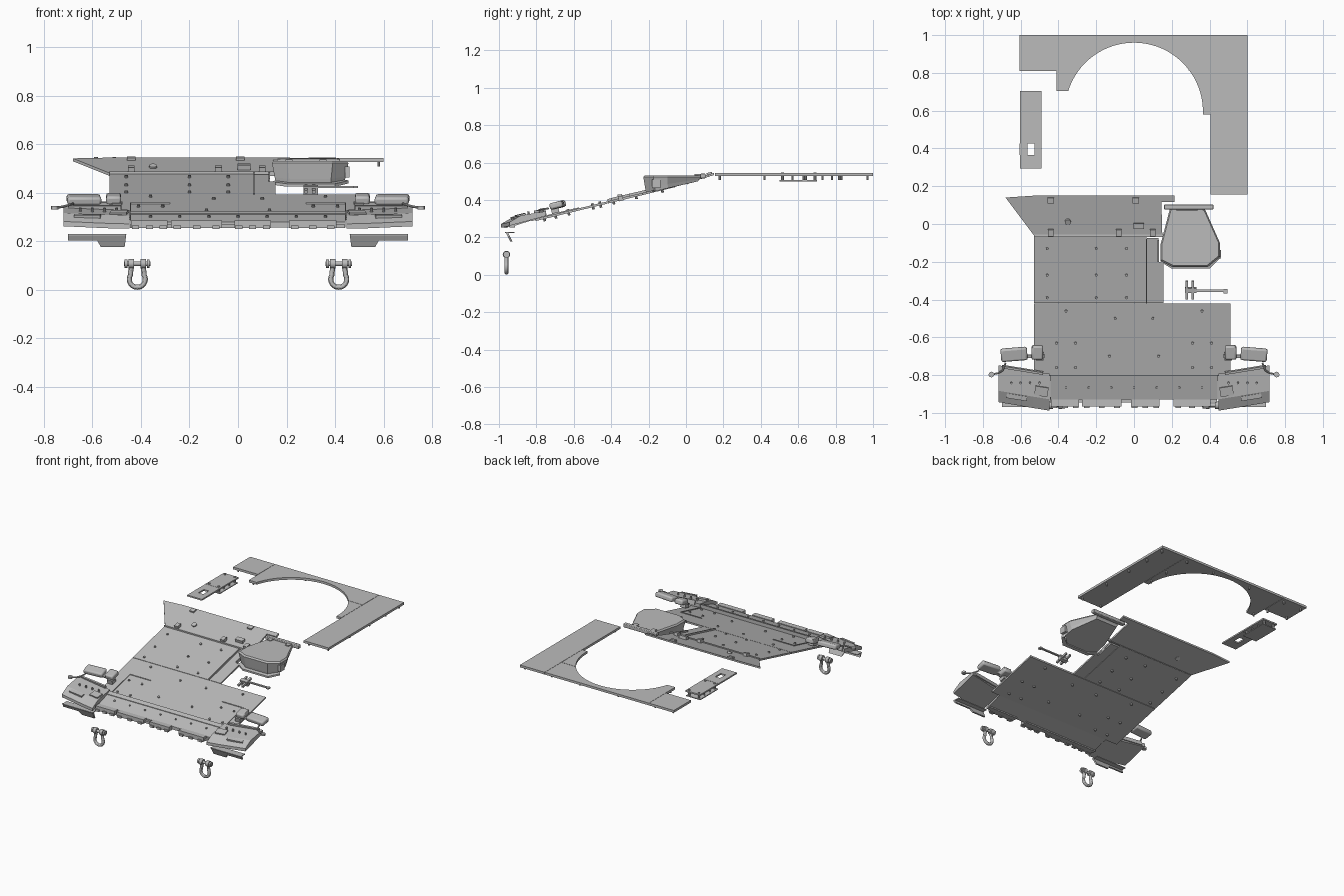
import bpy, bmesh, math
from mathutils import Vector, Matrix

grey = bpy.data.materials.new("plain_grey")
grey.diffuse_color = (0.5, 0.5, 0.5, 1)
SLOPE = 0.243
TILT = math.atan(SLOPE)


def glacis_z(y):
    return 0.48 + SLOPE * (y + 0.06)


def finish(name, bm, smooth=False, bevel=0):
    bmesh.ops.recalc_face_normals(bm, faces=bm.faces[:])
    me = bpy.data.meshes.new(name)
    bm.to_mesh(me)
    bm.free()
    me.materials.append(grey)
    ob = bpy.data.objects.new(name, me)
    bpy.context.collection.objects.link(ob)
    if bevel:
        mod = ob.modifiers.new("bevel", "BEVEL")
        mod.width, mod.segments = bevel, 2
    if smooth:
        bpy.context.view_layer.objects.active = ob
        ob.select_set(True)
        bpy.ops.object.shade_smooth_by_angle()
        ob.select_set(False)
    return ob


def loft(name, sections, **kw):
    """Skin equal-length closed sections and cap both ends."""
    bm = bmesh.new()
    rings = [[bm.verts.new(p) for p in s] for s in sections]
    n = len(rings[0])
    for a, b in zip(rings, rings[1:]):
        for i in range(n):
            bm.faces.new((a[i], a[(i + 1) % n], b[(i + 1) % n], b[i]))
    bm.faces.new(rings[0])
    bm.faces.new(rings[-1])
    return finish(name, bm, **kw)


def plate(name, pts, zf, t):
    """Slab with a plan outline whose top follows zf(y)."""
    return loft(name, [[(x, y, zf(y)) for x, y in pts], [(x, y, zf(y) - t) for x, y in pts]])


def rect(x0, x1, y0, y1):
    return [(x0, y0), (x1, y0), (x1, y1), (x0, y1)]


def boxes(name, items, tilt=0.0, bevel=0, yaw=0.0):
    """Boxes given as (x, y, z, sx, sy, sz)."""
    bm = bmesh.new()
    for x, y, z, sx, sy, sz in items:
        m = (Matrix.Translation((x, y, z)) @ Matrix.Rotation(yaw, 4, 'Z')
             @ Matrix.Rotation(tilt, 4, 'X') @ Matrix.Diagonal((sx, sy, sz, 1)))
        bmesh.ops.create_cube(bm, size=1, matrix=m)
    return finish(name, bm, smooth=bevel > 0, bevel=bevel)


def rods(name, items, seg=10):
    """Cylinders given as (start, end, radius)."""
    bm = bmesh.new()
    for a, b, r in items:
        a, b = Vector(a), Vector(b)
        d = b - a
        m = Matrix.Translation((a + b) / 2) @ d.to_track_quat('Z', 'Y').to_matrix().to_4x4()
        bmesh.ops.create_cone(bm, cap_ends=True, segments=seg, radius1=r, radius2=r,
                              depth=d.length, matrix=m)
    return finish(name, bm, smooth=True)


def tube(name, pts, r, seg=12):
    """Round tube along a path."""
    pts = [Vector(p) for p in pts]
    rings = []
    for i, p in enumerate(pts):
        d = (pts[min(i + 1, len(pts) - 1)] - pts[max(i - 1, 0)]).normalized()
        u = d.cross(Vector((0, 1, 0.001))).normalized()
        v = d.cross(u)
        rings.append([p + r * (u * math.cos(a) + v * math.sin(a))
                      for a in (2 * math.pi * k / seg for k in range(seg))])
    return loft(name, rings, smooth=True)


# Rear deck plates around the turret opening
flat = lambda y: 0.543
plate("deck_left", rect(-0.605, -0.411, 0.81, 1.0), flat, 0.016)
plate("deck_right", rect(0.406, 0.6, 0.155, 1.0), flat, 0.016)
a0, a1 = math.atan2(-0.015, 0.365), math.pi - math.atan2(0.11, 0.348)
arc = [(0.365 * math.cos(a), 0.595 + 0.365 * math.sin(a))
       for a in (a0 + (a1 - a0) * i / 36 for i in range(37))]
plate("deck_centre", arc + [(-0.409, 0.705), (-0.409, 1.0), (0.404, 1.0), (0.404, 0.58)], flat, 0.016)
boxes("deck_seam", [(0.347, 0.815, 0.5435, 0.115, 0.003, 0.002)])
rods("deck_pegs", [((x, y, 0.508), (x, y, 0.53), 0.006) for x, y in
     [(-0.58, 0.97), (-0.58, 0.83), (-0.44, 0.97), (-0.43, 0.82), (-0.39, 0.73), (-0.15, 0.97), (0.15, 0.97),
      (0.37, 0.97), (0.385, 0.78), (0.385, 0.63), (0.43, 0.18), (0.58, 0.18), (0.58, 0.42),
      (0.58, 0.64), (0.58, 0.82), (0.58, 0.97)]])

# Small two-layer access plate with a square opening
boxes("access_plate", [(-0.547, 0.603, 0.537, 0.115, 0.204, 0.01), (-0.547, 0.462, 0.537, 0.115, 0.074, 0.01),
      (-0.547, 0.33, 0.537, 0.115, 0.07, 0.01), (-0.585, 0.395, 0.537, 0.04, 0.06, 0.01),
      (-0.508, 0.395, 0.537, 0.037, 0.06, 0.01)])
boxes("access_underplate", [(-0.547, 0.6, 0.503, 0.11, 0.2, 0.006)])
rods("access_bolts", [((x, y, 0.503), (x, y, 0.548), 0.008) for x in (-0.585, -0.51) for y in (0.515, 0.69)]
     + [((x, y, 0.503), (x, y, 0.537), 0.005) for x in (-0.585, -0.51) for y in (0.57, 0.63)])

# Sloped armour plates
plate("upper_glacis", rect(-0.53, 0.066, -0.418, -0.06), glacis_z, 0.012)
plate("upper_glacis_side", rect(0.069, 0.155, -0.418, -0.20), glacis_z, 0.012)
plate("upper_glacis_corner", rect(0.069, 0.13, -0.20, -0.075), glacis_z, 0.012)
plate("lower_glacis", rect(-0.53, 0.512, -0.805, -0.421), glacis_z, 0.012)
step = lambda y: glacis_z(y) + 0.005
for s in (1, -1):
    plate("panel_edge", rect(s * 0.445, s * 0.441, -0.80, -0.575), step, 0.006)
    plate("panel_corner", rect(s * 0.445, s * 0.28, -0.577, -0.573), step, 0.006)
plate("seam_rail", rect(0.063, 0.069, -0.42, -0.08), lambda y: glacis_z(y) + 0.012, 0.014)
plate("cable_rail", rect(0.125, 0.132, -0.20, -0.085), lambda y: glacis_z(y) + 0.012, 0.014)
bolt_xy = [(x, y) for x in (-0.46, -0.2, -0.04) for y in (-0.13, -0.27, -0.39)]
bolt_xy += [(s * x, y) for s in (1, -1) for x, y in
            [(0.41, -0.63), (0.31, -0.63), (0.31, -0.76), (0.41, -0.76), (0.36, -0.46), (0.1, -0.5), (0.13, -0.7)]]
rods("glacis_bolts", [((x, y + 0.006, glacis_z(y) - 0.024), (x, y - 0.002, glacis_z(y) + 0.009), 0.007)
     for x, y in bolt_xy])

# Sloped splash plate below the deck
wall_z = lambda y: 0.482 + 0.30 * (y + 0.06)
plate("splash_plate", [(-0.68, 0.14), (-0.53, -0.06), (0.15, -0.06), (0.145, 0.117), (0.215, 0.117),
                       (0.215, 0.15), (-0.53, 0.15)], wall_z, 0.012)
boxes("splash_lip", [(-0.18, -0.062, 0.478, 0.70, 0.012, 0.018)])
boxes("splash_clamps", [(x, -0.045, 0.495, 0.028, 0.035, 0.026) for x in (-0.44, -0.08, 0.1)]
      + [(x, 0.125, 0.541, 0.035, 0.03, 0.012) for x in (-0.44, 0.01)]
      + [(0.025, -0.01, 0.505, 0.055, 0.03, 0.025)], tilt=TILT)
rods("splash_port", [((-0.35, 0.02, 0.49), (-0.35, 0.008, 0.513), 0.016)], 16)

# Hatch hood: top rim, tapering walls, recessed base
hood = [(0.19, 0.08), (0.375, 0.08), (0.455, -0.10), (0.455, -0.175), (0.39, -0.228),
        (0.205, -0.228), (0.14, -0.195), (0.14, -0.11)]
shrink = lambda k: [(0.2975 + (x - 0.2975) * k, -0.07 + (y + 0.07) * k) for x, y in hood]
loft("hatch_hood", [[(x, y, 0.532) for x, y in shrink(0.95)],
                    [(x, y, 0.522) for x, y in hood],
                    [(x, y, min(glacis_z(y) + 0.015, 0.51)) for x, y in shrink(0.93)],
                    [(x, y, min(glacis_z(y) - 0.008, 0.50)) for x, y in shrink(0.9)]])
plate("hatch_seat_front", [(0.14, -0.2), (0.20, -0.236), (0.40, -0.236), (0.456, -0.18),
                           (0.44, -0.17), (0.38, -0.215), (0.21, -0.215), (0.155, -0.18)], glacis_z, 0.012)
boxes("hatch_hinge_bar", [(0.29, 0.09, 0.528, 0.26, 0.028, 0.025)], bevel=0.004)
boxes("hatch_hinge_arms", [(x, 0.07, 0.53, 0.03, 0.05, 0.015) for x in (0.21, 0.35)])
boxes("hatch_side_box", [(0.45, -0.16, 0.486, 0.02, 0.045, 0.045)])

# Latch lever beside the glacis
boxes("latch_posts", [(0.28, -0.35, 0.415, 0.013, 0.10, 0.014), (0.312, -0.35, 0.415, 0.013, 0.10, 0.014),
                      (0.30, -0.35, 0.412, 0.06, 0.025, 0.034)], tilt=TILT)
boxes("latch_lever", [(0.41, -0.353, 0.424, 0.17, 0.014, 0.008), (0.485, -0.355, 0.424, 0.02, 0.024, 0.01)])

# Nose strip with toothed front edge
nose_z = lambda y: 0.325 + 0.32 * (y + 0.80)
plate("nose_strip", rect(-0.445, 0.445, -0.83, -0.80), nose_z, 0.03)
plate("nose_plate", rect(-0.442, 0.442, -0.93, -0.83), lambda y: nose_z(y) - 0.004, 0.022)
spans = [(-0.44, -0.29), (-0.275, -0.065), (-0.015, 0.135), (0.21, 0.405)]
boxes("nose_teeth", [((a + b) / 2, -0.947, 0.27, b - a, 0.038, 0.03) for a, b in spans])
boxes("nose_teeth_lugs", [(a + (b - a) * f, -0.964, 0.258, 0.03, 0.02, 0.014)
                          for a, b in spans for f in (0.12, 0.5, 0.88)])
boxes("nose_sill", [(-0.155, -0.93, 0.262, 0.58, 0.03, 0.016), (0.325, -0.93, 0.262, 0.23, 0.03, 0.016)])
rods("nose_bolts", [((x, -0.865, 0.295), (x, -0.868, 0.307), 0.006)
                    for x in (-0.36, -0.24, -0.12, 0, 0.12, 0.24, 0.36)])

# Paired parts: fenders, lamps, hooks, brackets, shackles
prof = [(-0.98, 0.252), (-0.98, 0.272), (-0.92, 0.307), (-0.785, 0.33), (-0.785, 0.305)]
for s, side in ((1, "right"), (-1, "left")):
    loft("fender_" + side, [[(s * 0.447, y - 0.008, z) for y, z in prof],
                            [(s * 0.535, y + 0.006, z + 0.002) for y, z in prof],
                            [(s * 0.718, y + 0.037, z + 0.01) for y, z in prof]])
    boxes("fender_ribs_" + side, [(s * 0.49, -0.885, 0.314, 0.07, 0.05, 0.02),
                                  (s * 0.62, -0.915, 0.301, 0.11, 0.025, 0.02),
                                  (s * 0.59, -0.772, 0.333, 0.22, 0.012, 0.03)], tilt=TILT, yaw=s * 0.16)
    rods("fender_bolts_" + side, [((s * x, -0.84, 0.32), (s * x, -0.843, 0.338), 0.006)
                                  for x in (0.5, 0.55, 0.6, 0.65)])
    boxes("outer_lamp_" + side, [(s * 0.635, -0.69, 0.372, 0.14, 0.07, 0.034)], tilt=TILT, bevel=0.01, yaw=s * -0.08)
    boxes("inner_lamp_" + side, [(s * 0.512, -0.68, 0.375, 0.062, 0.075, 0.036)], tilt=TILT, bevel=0.01)
    boxes("lamp_bracket_" + side, [(s * 0.555, -0.70, 0.358, 0.16, 0.015, 0.008),
                                   (s * 0.535, -0.67, 0.385, 0.012, 0.045, 0.016),
                                   (s * 0.50, -0.70, 0.345, 0.04, 0.04, 0.03)], tilt=TILT)
    tube("hook_stem_" + side, [(s * 0.68, -0.735, 0.355), (s * 0.695, -0.775, 0.35), (s * 0.72, -0.79, 0.343),
                               (s * 0.755, -0.797, 0.338)], 0.005, 8)
    rods("hook_disc_" + side, [((s * 0.755, -0.797, 0.331), (s * 0.755, -0.797, 0.345), 0.015)], 12)

    # Hanging stepped bracket below each fender
    outline = [(0.70, 0.23), (0.46, 0.23), (0.467, 0.177), (0.565, 0.177), (0.58, 0.203), (0.70, 0.203)]
    lean = lambda z: -0.945 - (z - 0.2) * 0.5
    loft("hanging_bracket_" + side, [[(s * x, lean(z) - 0.006, z) for x, z in outline],
                                     [(s * x, lean(z) + 0.006, z) for x, z in outline]])
    boxes("hanging_flange_" + side, [(s * 0.58, -0.943, 0.227, 0.235, 0.05, 0.006)])

    # Shackle bow and pin
    cx, cy = s * 0.415, -0.96
    bow = [(-0.024, 0.108), (-0.026, 0.085)]
    bow += [(0.033 * math.cos(a), 0.044 + 0.033 * math.sin(a))
            for a in (math.radians(150 + 240 * i / 20) for i in range(21))]
    bow += [(0.026, 0.085), (0.024, 0.108)]
    tube("shackle_bow_" + side, [(cx + x, cy, z) for x, z in bow], 0.0105)
    rods("shackle_pin_" + side, [((cx + p, cy, 0.108), (cx + q, cy, 0.108), r) for p, q, r in
                                 [(-0.055, 0.055, 0.010), (-0.036, -0.014, 0.020),
                                  (0.014, 0.036, 0.020), (-0.052, -0.04, 0.017), (0.04, 0.05, 0.017)]], 16)
